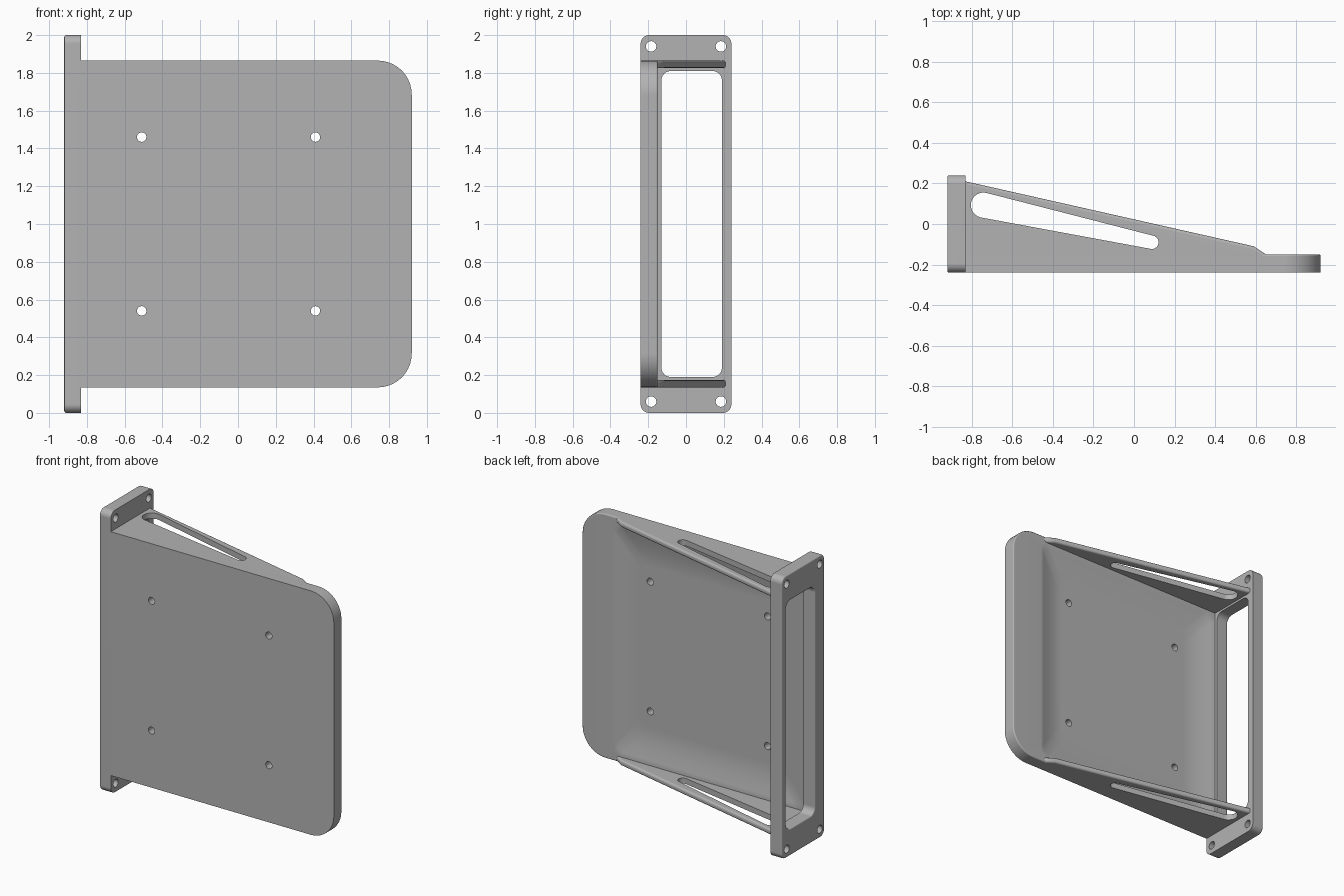
import bpy, bmesh, math

if "Cube" in bpy.data.objects:
    bpy.data.objects.remove(bpy.data.objects["Cube"])

grey = bpy.data.materials.new("plain grey")
grey.use_nodes = True
grey.diffuse_color = (0.45, 0.45, 0.45, 1)
grey.node_tree.nodes["Principled BSDF"].inputs["Base Color"].default_value = (0.45, 0.45, 0.45, 1)


def rounded(u0, u1, v0, v1, radii, steps=10):
    """Rectangle outline with one radius per corner, from lower left round."""
    pts = []
    corners = [(u0, v0, 1, 1), (u1, v0, -1, 1), (u1, v1, -1, -1), (u0, v1, 1, -1)]
    for i, ((u, v, su, sv), r) in enumerate(zip(corners, radii)):
        if r == 0:
            pts.append((u, v))
            continue
        for k in range(steps + 1):
            a = math.pi * (1 + i / 2) + math.pi / 2 * k / steps
            pts.append((u + su * r + r * math.cos(a), v + sv * r + r * math.sin(a)))
    return pts


def circle(u, v, r, n=24):
    return [(u + r * math.cos(2 * math.pi * k / n), v + r * math.sin(2 * math.pi * k / n))
            for k in range(n)]


PLACE = {
    "x": lambda u, v, d: (d, u, v),
    "y": lambda u, v, d: (u, d, v),
    "z": lambda u, v, d: (u, v, d),
}


def loft(name, axis, loops):
    """Closed solid through a list of (outline, depth) pairs."""
    bm = bmesh.new()
    rings = [[bm.verts.new(PLACE[axis](u, v, d)) for u, v in pts] for pts, d in loops]
    n = len(rings[0])
    for a, b in zip(rings, rings[1:]):
        for i in range(n):
            j = (i + 1) % n
            bm.faces.new((a[i], a[j], b[j], b[i]))
    bm.faces.new(rings[0])
    bm.faces.new(rings[-1])
    bmesh.ops.recalc_face_normals(bm, faces=bm.faces[:])
    mesh = bpy.data.meshes.new(name)
    bm.to_mesh(mesh)
    bm.free()
    mesh.materials.append(grey)
    obj = bpy.data.objects.new(name, mesh)
    bpy.context.collection.objects.link(obj)
    return obj


def prism(name, axis, pts, d0, d1):
    return loft(name, axis, [(pts, d0), (pts, d1)])


def activate(obj):
    bpy.ops.object.select_all(action="DESELECT")
    obj.select_set(True)
    bpy.context.view_layer.objects.active = obj


def cut(obj, cutter):
    cutter.hide_render = True
    mod = obj.modifiers.new("cut", "BOOLEAN")
    mod.operation = "DIFFERENCE"
    mod.solver = "EXACT"
    mod.object = cutter
    activate(obj)
    bpy.ops.object.modifier_apply(modifier=mod.name)
    bpy.data.objects.remove(cutter)


def soften(obj, width, test, segments=3):
    """Round the sharp edges that pass a test."""
    bm = bmesh.new()
    bm.from_mesh(obj.data)
    edges = [e for e in bm.edges if e.calc_face_angle(0) > 0.6 and test(e)]
    bmesh.ops.bevel(bm, geom=edges, offset=width, segments=segments, profile=0.5, affect="EDGES")
    bm.to_mesh(obj.data)
    bm.free()


def finish(obj):
    activate(obj)
    bpy.ops.object.shade_smooth_by_angle(angle=math.radians(35))
    mod = obj.modifiers.new("normals", "WEIGHTED_NORMAL")
    mod.keep_sharp = True


BOTTOM, TOP, WALL = 0.135, 1.865, 0.04

# Mounting flange with window and four screw holes
flange = prism("mounting_flange", "x", rounded(-0.24, 0.24, 0, 2, [0.045] * 4), -0.92, -0.83)
cut(flange, prism("window_cutter", "x", rounded(-0.13, 0.19, 0.19, 1.81, [0.05] * 4), -1, -0.7))
soften(flange, 0.01, lambda e: all(v.co.x < -0.91 for v in e.verts))
for y in (-0.185, 0.185):
    for z in (0.06, 1.94):
        cut(flange, prism("screw_cutter", "x", circle(y, z, 0.028), -1, -0.7))
finish(flange)

# Back plate with rounded free corners
plate = prism("back_plate", "y", rounded(-0.83, 0.92, BOTTOM, TOP, [0, 0.18, 0.18, 0]), -0.24, -0.15)
soften(plate, 0.008, lambda e: all(v.co.y > -0.16 for v in e.verts)
       and any(v.co.x > -0.82 for v in e.verts))

# Shallow dish on the inside, easing from the rim to a flat floor
loops = []
for k in range(9):
    t = k / 8
    outline = rounded(-0.82 + 0.24 * t, 0.68 - 0.2 * t, 0.175 + 0.25 * t, 1.825 - 0.25 * t,
                      [0.06] * 4, 6)
    loops.append((outline, -0.15 - 0.035 * math.sin(t * math.pi / 2)))
cut(plate, loft("dish_cutter", "y", [(loops[0][0], -0.1)] + loops))

# Four fixing holes
for x in (-0.51, 0.41):
    for z in (0.54, 1.46):
        cut(plate, prism("fixing_cutter", "y", circle(x, z, 0.025), -0.3, -0.1))
finish(plate)

# Slot outline: a large arc near the flange and a small one at the tip
slot = []
for cx, cy, r, start in ((-0.742, 0.093, 0.062, 77), (0.088, -0.09, 0.033, -100)):
    for k in range(13):
        a = math.radians(start + 180 * k / 12)
        slot.append((cx + r * math.cos(a), cy + r * math.sin(a)))

# Tapered side ribs with rounded rails
rib = [(-0.83, -0.2), (0.65, -0.2), (0.65, -0.15), (0.59, -0.11), (-0.83, 0.21)]
for name, z in (("lower_rib", BOTTOM), ("upper_rib", TOP - WALL)):
    side = prism(name, "z", rib, z, z + WALL)
    soften(side, 0.015, lambda e: all(v.co.y > -0.16 for v in e.verts)
           and abs(e.verts[0].co.x - e.verts[1].co.x) > 0.01, 4)
    cut(side, prism("slot_cutter", "z", slot, z - 0.1, z + 0.2))
    finish(side)
